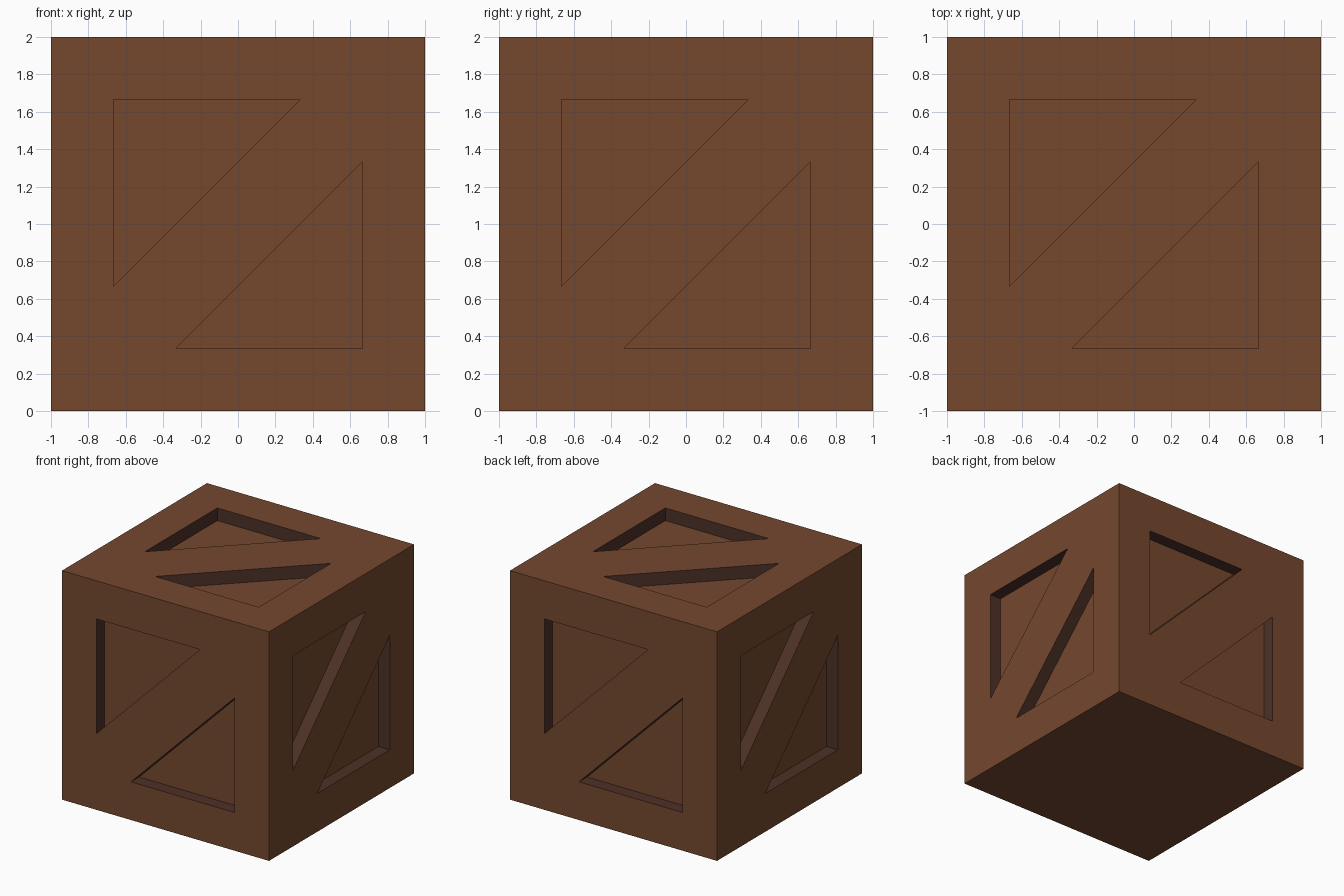
import bpy, bmesh, math
from mathutils import Matrix, Vector

if "Cube" in bpy.data.objects:
    bpy.data.objects.remove(bpy.data.objects["Cube"])

DEPTH = 1 / 9       # how far the triangular panels sink in
T, S = 2 / 3, 1 / 3


def material(name, rgb):
    m = bpy.data.materials.new(name)
    m.diffuse_color = (*rgb, 1)
    m.use_nodes = True
    m.node_tree.nodes["Principled BSDF"].inputs["Base Color"].default_value = m.diffuse_color
    return m


def add_face(bm, rot, points, mat=0):
    f = bm.faces.new([bm.verts.new(rot @ Vector(p)) for p in points])
    f.material_index = mat


def add_side(bm, rot):
    """One crate side with two mirrored triangular recesses, drawn on the -y face."""
    def at(p, depth=0.0):
        return (p[0], -1 + depth, p[1])

    bl, tr, tl = (-1, -1), (1, 1), (-1, 1)
    a, b, c = (-T, -S), (-T, T), (S, T)         # upper left triangle
    d, f = (T, S), (-S, -T)                     # ends of the lower right triangle
    # diagonal brace between the triangles
    add_face(bm, rot, [at(p) for p in (c, a, f, d)])
    for s in (1, -1):                           # half-turn symmetry
        def turn(p):
            return (p[0] * s, p[1] * s)
        # outer frame
        for poly in ((tl, bl, a, b), (tl, b, c, tr), (tr, c, d)):
            add_face(bm, rot, [at(turn(p)) for p in poly])
        # recessed panel and its darker walls
        tri = [turn(p) for p in (a, b, c)]
        add_face(bm, rot, [at(p, DEPTH) for p in tri])
        for i in range(3):
            p, q = tri[i], tri[(i + 1) % 3]
            add_face(bm, rot, [at(p), at(q), at(q, DEPTH), at(p, DEPTH)], 1)


bm = bmesh.new()
# four sides and the top
for k in range(4):
    add_side(bm, Matrix.Rotation(k * math.pi / 2, 3, 'Z'))
add_side(bm, Matrix.Rotation(-math.pi / 2, 3, 'X'))
# plain bottom
add_face(bm, Matrix.Identity(3), [(-1, -1, -1), (-1, 1, -1), (1, 1, -1), (1, -1, -1)])

bmesh.ops.remove_doubles(bm, verts=bm.verts[:], dist=1e-4)
bmesh.ops.recalc_face_normals(bm, faces=bm.faces[:])
bmesh.ops.translate(bm, verts=bm.verts[:], vec=(0, 0, 1))

mesh = bpy.data.meshes.new("crate")
bm.to_mesh(mesh)
bm.free()
mesh.materials.append(material("brown_wood", (0.178, 0.065, 0.028)))
mesh.materials.append(material("dark_brown_wood", (0.075, 0.030, 0.020)))
crate = bpy.data.objects.new("crate", mesh)
bpy.context.collection.objects.link(crate)
